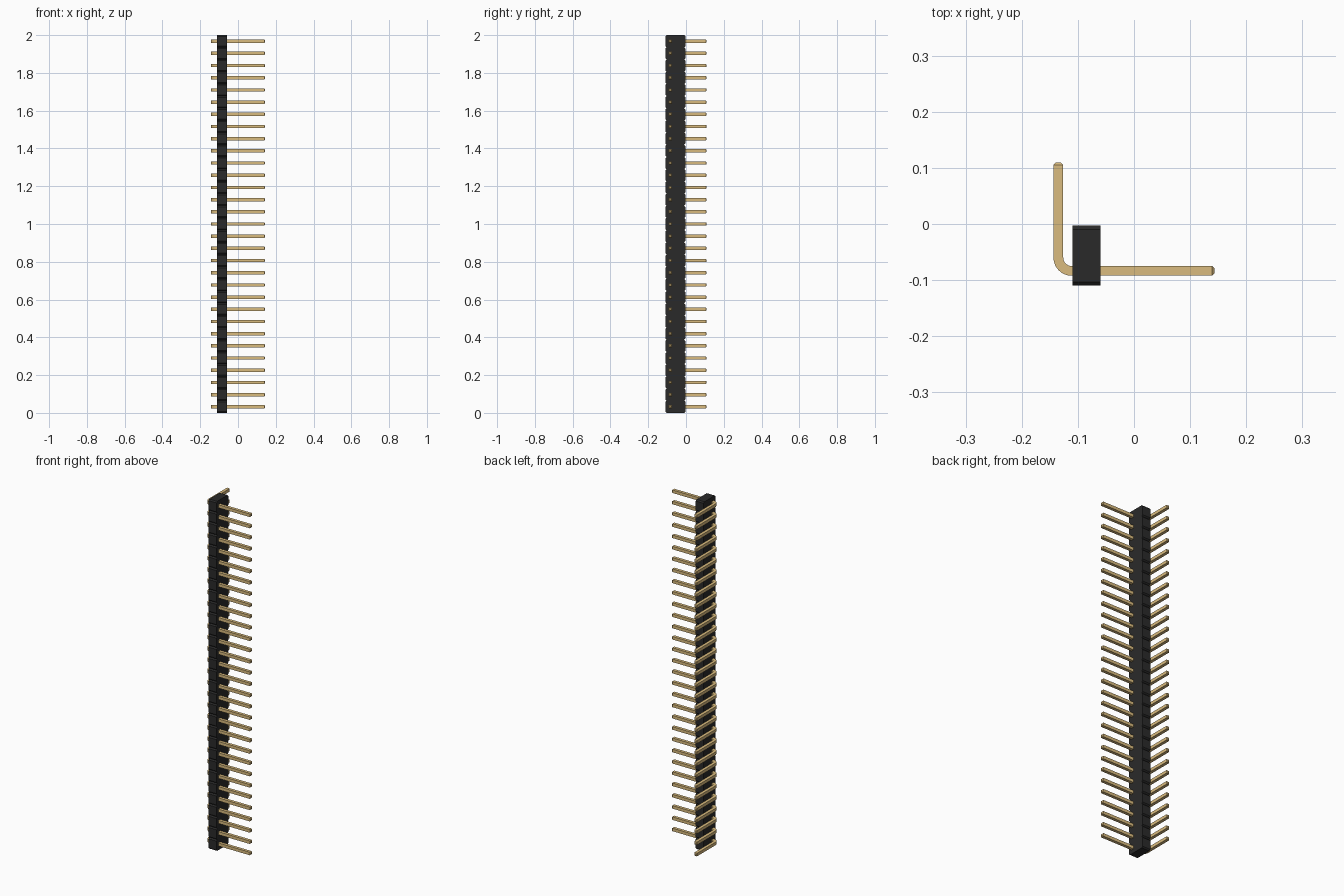
import bpy
import bmesh
from math import cos, sin, pi
from mathutils import Vector

cube = bpy.data.objects.get("Cube")
if cube:
    bpy.data.objects.remove(cube, do_unlink=True)

COUNT = 31
PITCH = 2.0 / COUNT


def make_material(name, color):
    mat = bpy.data.materials.new(name)
    mat.use_nodes = True
    mat.diffuse_color = (*color, 1)
    mat.node_tree.nodes["Principled BSDF"].inputs["Base Color"].default_value = (*color, 1)
    return mat


def make_object(name, bm, mat):
    bmesh.ops.recalc_face_normals(bm, faces=bm.faces[:])
    mesh = bpy.data.meshes.new(name)
    bm.to_mesh(mesh)
    bm.free()
    mesh.materials.append(mat)
    obj = bpy.data.objects.new(name, mesh)
    bpy.context.collection.objects.link(obj)
    return obj


black = make_material("black plastic", (0.023, 0.023, 0.023))
gold = make_material("gold metal", (0.70, 0.50, 0.21))

# Housing: notched outline along the strip, extruded across x
X0, X1 = -0.11, -0.0595
Y0, Y1 = -0.1095, -0.003
CHAMFER = 0.0065


def notched_edge(y, inward):
    points = []
    for i in range(COUNT):
        low, high = i * PITCH, (i + 1) * PITCH
        if i == 0:
            points.append((y + inward, low))
        points += [(y, low + CHAMFER), (y, high - CHAMFER), (y + inward, high)]
    return points


outline = notched_edge(Y1, -CHAMFER) + notched_edge(Y0, CHAMFER)[::-1]
bm = bmesh.new()
face = bm.faces.new([bm.verts.new((X0, y, z)) for y, z in outline])
side = bmesh.ops.extrude_face_region(bm, geom=[face], use_keep_orig=True)
moved = [g for g in side["geom"] if isinstance(g, bmesh.types.BMVert)]
bmesh.ops.translate(bm, verts=moved, vec=(X1 - X0, 0, 0))
make_object("housing", bm, black)

# Pin: square section swept along a right-angle path with tapered tips
HALF = 0.0087
TIP = 0.0043
RADIUS = 0.0235
PIN_Y, PIN_X = -0.0835, -0.1348
END_X, END_Y = 0.1435, 0.1095

# Each station holds position, sideways direction and half width
along_x, along_y = Vector((0, 1, 0)), Vector((1, 0, 0))
stations = [(Vector((END_X, PIN_Y, 0)), along_x, HALF / 2),
            (Vector((END_X - TIP, PIN_Y, 0)), along_x, HALF)]
center = Vector((PIN_X + RADIUS, PIN_Y + RADIUS, 0))
STEPS = 8
for i in range(STEPS + 1):
    a = -pi / 2 - i / STEPS * pi / 2
    inward = Vector((-cos(a), -sin(a), 0))
    stations.append((center - inward * RADIUS, inward, HALF))
stations += [(Vector((PIN_X, END_Y - TIP, 0)), along_y, HALF),
             (Vector((PIN_X, END_Y, 0)), along_y, HALF / 2)]

bm = bmesh.new()
rings = []
for pos, across, h in stations:
    rings.append([bm.verts.new(pos + across * s * h + Vector((0, 0, t * h)))
                  for s, t in ((-1, -1), (1, -1), (1, 1), (-1, 1))])
for a, b in zip(rings, rings[1:]):
    for k in range(4):
        n = (k + 1) % 4
        bm.faces.new((a[k], a[n], b[n], b[k]))
bm.faces.new(rings[0])
bm.faces.new(rings[-1])
pins = make_object("pins", bm, gold)
pins.location.z = PITCH / 2

# Repeat the pin up the strip
array = pins.modifiers.new("row", 'ARRAY')
array.count = COUNT
array.use_relative_offset = False
array.use_constant_offset = True
array.constant_offset_displace = (0, 0, PITCH)

# Smooth only the bend
bpy.ops.object.select_all(action='DESELECT')
pins.select_set(True)
bpy.context.view_layer.objects.active = pins
bpy.ops.object.shade_smooth_by_angle(angle=pi / 9)
